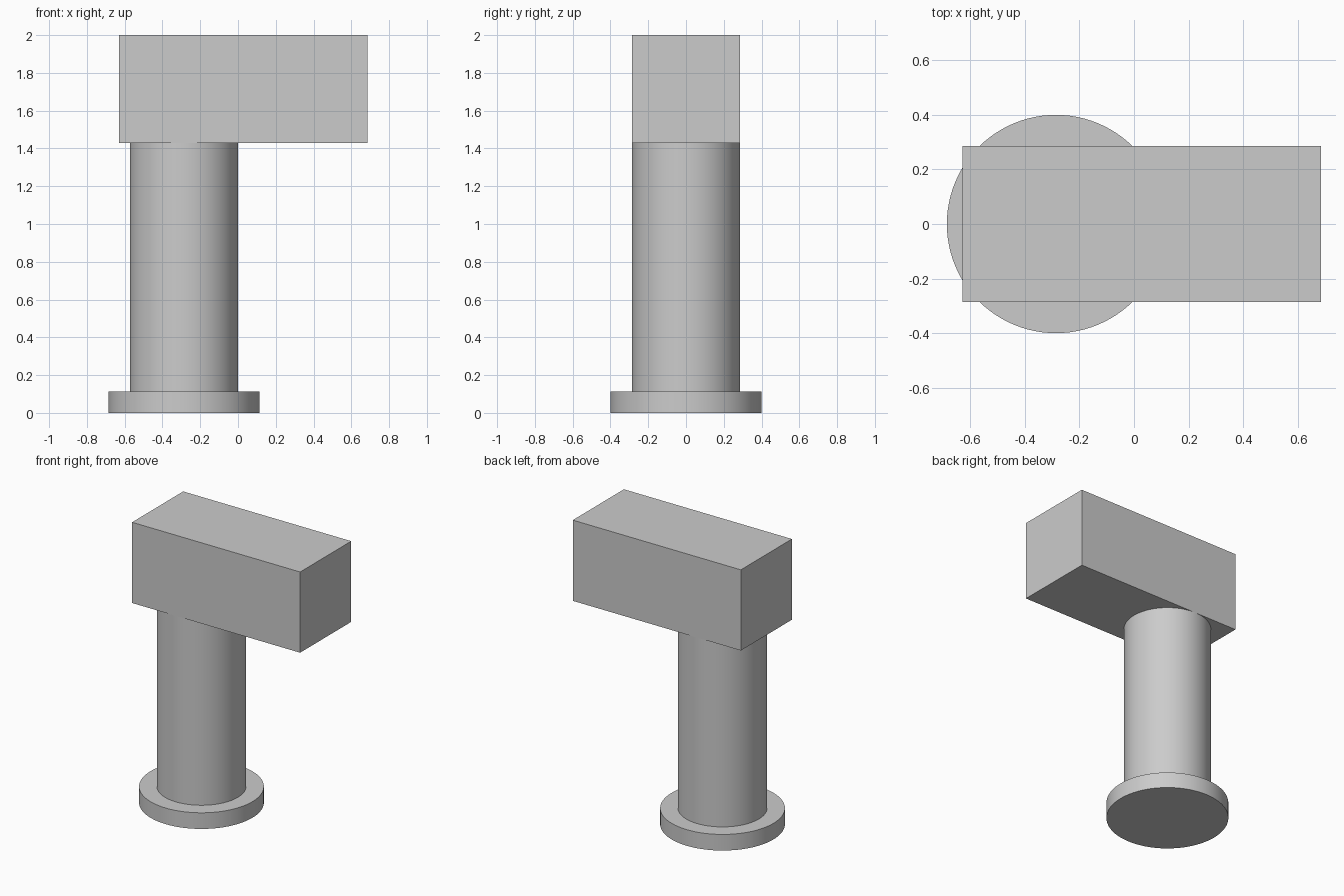
import bpy

if "Cube" in bpy.data.objects:
    bpy.data.objects.remove(bpy.data.objects["Cube"])

# Single flat grey used by every part
grey = bpy.data.materials.new("light_grey")
grey.diffuse_color = (0.6, 0.6, 0.6, 1)
grey.use_nodes = True
grey.node_tree.nodes["Principled BSDF"].inputs["Base Color"].default_value = grey.diffuse_color

COLUMN_X = -0.286


def finish(name):
    obj = bpy.context.object
    obj.name = name
    obj.data.materials.append(grey)
    return obj


def disc(name, radius, z0, z1):
    bpy.ops.mesh.primitive_cylinder_add(
        vertices=96, radius=radius, depth=z1 - z0,
        location=(COLUMN_X, 0, (z0 + z1) / 2))
    finish(name)
    bpy.ops.object.shade_smooth_by_angle()


# Round foot and upright column
disc("base_disc", 0.4, 0, 0.114)
disc("column", 0.286, 0.114, 1.429)

# Overhanging rectangular head
x0, x1, z0, z1 = -0.629, 0.686, 1.429, 2.0
bpy.ops.mesh.primitive_cube_add(size=1, location=((x0 + x1) / 2, 0, (z0 + z1) / 2))
head = finish("head_block")
head.scale = (x1 - x0, 0.571, z1 - z0)
bpy.ops.object.transform_apply(location=False, rotation=False, scale=True)
